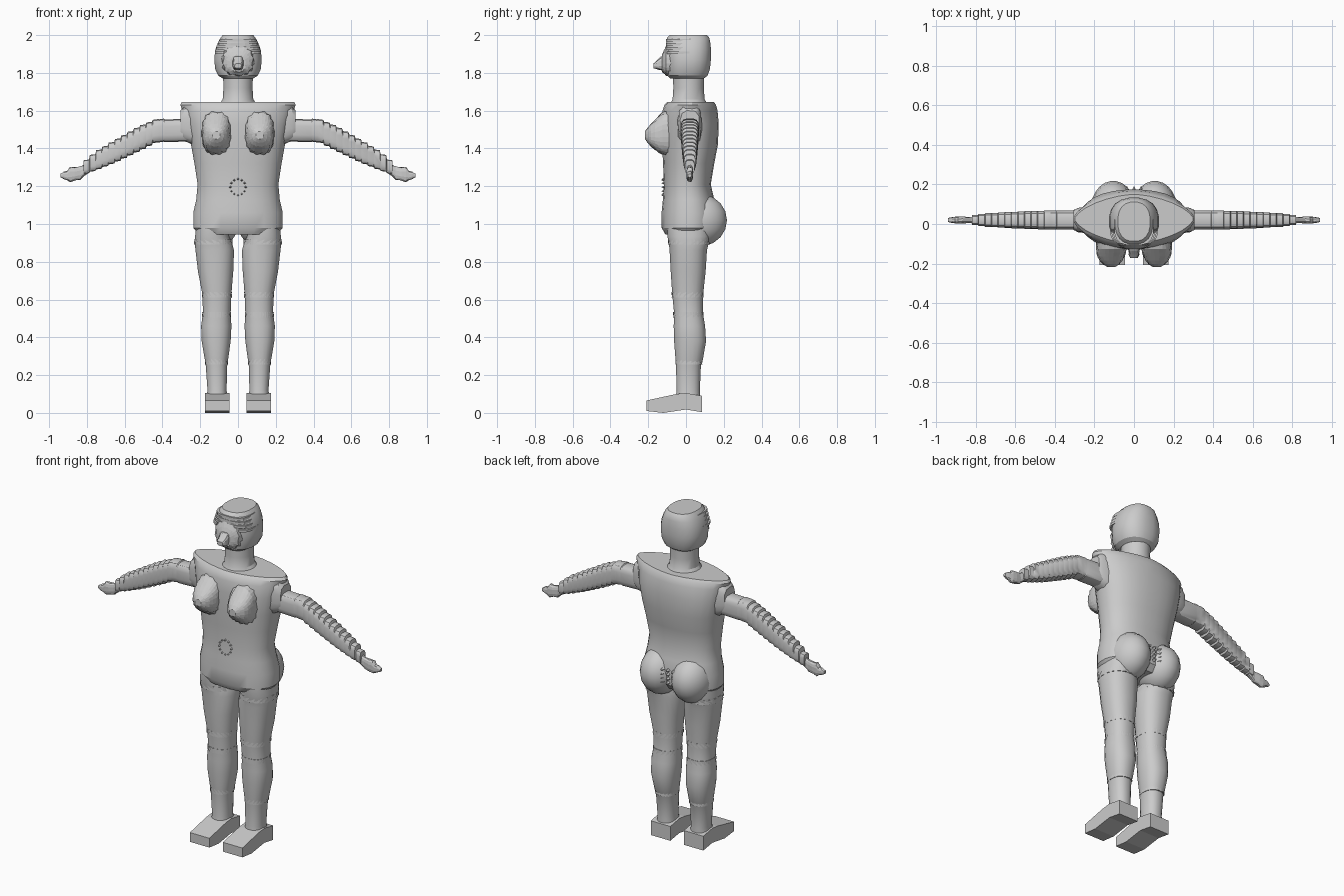
import bpy, bmesh, math
from mathutils import Vector


def loft(name, rings, axis='z', n=24, p=2.0, rough=0.0, mirror=False, angle=30):
    """Skin rings (t, a0, a1, b0, b1[, power]) along an axis; rough alternates the radius."""
    bm = bmesh.new()
    loops = []
    for j, r in enumerate(rings):
        t, a0, a1, b0, b1 = r[:5]
        e = 2 / (r[5] if len(r) > 5 else p)
        loop = []
        for i in range(n):
            th = 2 * math.pi * (i + 0.5) / n
            c, s = math.cos(th), math.sin(th)
            k = 1 + (rough if (i + j) % 2 else -rough)
            a = (a0 + a1) / 2 + (a1 - a0) / 2 * k * math.copysign(abs(c) ** e, c)
            b = (b0 + b1) / 2 + (b1 - b0) / 2 * k * math.copysign(abs(s) ** e, s)
            co = {'x': (t, a, b), 'y': (a, t, b), 'z': (a, b, t)}[axis]
            loop.append(bm.verts.new(co))
        loops.append(loop)
    for l0, l1 in zip(loops, loops[1:]):
        for i in range(n):
            k = (i + 1) % n
            bm.faces.new((l0[i], l0[k], l1[k], l1[i]))
    bm.faces.new(loops[0])
    bm.faces.new(loops[-1])
    return finish(name, bm, mirror, angle)


def finish(name, bm, mirror=False, angle=30):
    bmesh.ops.recalc_face_normals(bm, faces=bm.faces)
    me = bpy.data.meshes.new(name)
    bm.to_mesh(me)
    bm.free()
    ob = bpy.data.objects.new(name, me)
    bpy.context.collection.objects.link(ob)
    if mirror:
        ob.modifiers.new("mirror", 'MIRROR').use_axis = (True, False, False)
    if angle:
        bpy.ops.object.select_all(action='DESELECT')
        ob.select_set(True)
        bpy.context.view_layer.objects.active = ob
        bpy.ops.object.shade_smooth_by_angle(angle=math.radians(angle))
    return ob


def studs(name, points, direction, size, mirror=False):
    """Small pointed teeth along a list of points."""
    bm = bmesh.new()
    rot = Vector(direction).to_track_quat('Z', 'Y').to_matrix().to_4x4()
    for pt in points:
        m = rot.copy()
        m.translation = pt
        bmesh.ops.create_cone(bm, cap_ends=True, segments=4, radius1=size,
                              radius2=0, depth=size * 2, matrix=m)
    return finish(name, bm, mirror, 0)


# torso with flat, lens-shaped shoulders
loft("torso", [
    (0.945, -0.21, 0.21, -0.11, 0.13), (0.98, -0.238, 0.238, -0.13, 0.16),
    (1.06, -0.238, 0.238, -0.13, 0.165), (1.13, -0.222, 0.222, -0.123, 0.15),
    (1.21, -0.215, 0.215, -0.118, 0.132), (1.32, -0.232, 0.232, -0.122, 0.15),
    (1.42, -0.25, 0.25, -0.128, 0.17), (1.53, -0.272, 0.272, -0.128, 0.174),
    (1.60, -0.295, 0.295, -0.125, 0.168, 1.85), (1.63, -0.308, 0.308, -0.115, 0.16, 1.7),
    (1.645, -0.30, 0.30, -0.10, 0.15, 1.6)], n=28, p=2.3)

# shoulder caps around the armholes
loft("shoulder_cap", [(0.24, -0.045, 0.085, 1.42, 1.635), (0.285, -0.04, 0.08, 1.44, 1.625),
                      (0.305, -0.03, 0.07, 1.46, 1.60)], axis='x', n=20, p=3,
     rough=0.03, mirror=True)

# buttocks
but = []
for i in range(9):
    u = -math.pi / 2 + math.pi * (0.06 + 0.88 * i / 8)
    c = math.cos(u)
    but.append((1.02 + 0.14 * math.sin(u), 0.105 - 0.112 * c, 0.105 + 0.112 * c,
                0.07 - 0.13 * c, 0.07 + 0.148 * c))
loft("buttock", but, n=24, mirror=True)
studs("buttock_crease", [(s * 0.035, 0.18, 1.0 + 0.025 * k) for s in (-1, 0, 1) for k in range(4)],
      (0, 1, 0), 0.012)

# legs
loft("leg", [
    (1.0, 0.045, 0.222, -0.10, 0.13), (0.935, 0.048, 0.228, -0.10, 0.13),
    (0.90, 0.03, 0.23, -0.092, 0.122), (0.86, 0.02, 0.226, -0.088, 0.112),
    (0.75, 0.024, 0.213, -0.082, 0.105), (0.63, 0.034, 0.19, -0.074, 0.092),
    (0.53, 0.038, 0.186, -0.064, 0.09), (0.46, 0.034, 0.196, -0.066, 0.102),
    (0.38, 0.038, 0.193, -0.064, 0.107), (0.28, 0.052, 0.176, -0.056, 0.09),
    (0.26, 0.056, 0.172, -0.054, 0.08), (0.12, 0.06, 0.162, -0.05, 0.074),
    (0.08, 0.055, 0.168, -0.055, 0.075)], n=20, p=2.3, mirror=True)

# toothed bands at thigh, knee and calf
for label, z, x0, x1, y0, y1 in (("thigh", 0.905, 0.03, 0.23, -0.093, 0.123),
                                 ("upper_knee", 0.625, 0.034, 0.19, -0.074, 0.092),
                                 ("lower_knee", 0.52, 0.038, 0.188, -0.066, 0.092),
                                 ("calf", 0.27, 0.054, 0.174, -0.055, 0.085)):
    loft(label + "_band", [(z - 0.014, x0, x1, y0, y1), (z, x0, x1, y0, y1),
                           (z + 0.014, x0, x1, y0, y1)],
         n=36, p=2.3, rough=0.025, mirror=True, angle=0)

# feet: side profile extruded across
bm = bmesh.new()
prof = [(-0.208, 0.01), (-0.12, 0.0), (0.0, 0.018), (0.085, 0.004), (0.085, 0.09),
        (0.0, 0.105), (-0.05, 0.10), (-0.12, 0.085), (-0.208, 0.066)]
vs = [bm.verts.new((0.045, y, z)) for y, z in prof]
ext = bmesh.ops.extrude_face_region(bm, geom=[bm.faces.new(vs)])
bmesh.ops.translate(bm, vec=(0.13, 0, 0),
                    verts=[v for v in ext["geom"] if isinstance(v, bmesh.types.BMVert)])
finish("foot", bm, True, 0)

# arms: straight upper block, then stair-stepped down to the wrist
key = [(0.27, 1.495, 0.06, 0.05), (0.43, 1.495, 0.062, 0.048), (0.52, 1.453, 0.066, 0.046),
       (0.65, 1.385, 0.06, 0.04), (0.75, 1.335, 0.05, 0.034), (0.82, 1.293, 0.032, 0.022)]


def arm_at(x):
    for a, b in zip(key, key[1:]):
        if x <= b[0]:
            f = (x - a[0]) / (b[0] - a[0])
            return [a[k] + (b[k] - a[k]) * f for k in (1, 2, 3)]
    return key[-1][1:]


rings = []
edges = [0.27, 0.39] + [0.42 + 0.0333 * i for i in range(13)]
for a, b in zip(edges, edges[1:]):
    z, h, w = arm_at((a + b) / 2)
    for x, d in ((a + 0.002, 0.002), (b - 0.002, -0.002)):
        rings.append((x, 0.02 - w, 0.02 + w, z - h + d, z + h + d))
loft("arm", rings, axis='x', n=16, p=3.5, mirror=True)

# hands, with a narrow wrist and knobbly fingers
loft("hand", [(0.79, 0.0, 0.04, 1.27, 1.335), (0.82, 0.004, 0.036, 1.25, 1.31),
              (0.835, 0.006, 0.034, 1.235, 1.305), (0.865, 0.002, 0.038, 1.23, 1.30),
              (0.89, 0.002, 0.038, 1.222, 1.302), (0.905, 0.004, 0.036, 1.232, 1.28),
              (0.92, 0.006, 0.034, 1.237, 1.278), (0.94, 0.01, 0.03, 1.247, 1.265)],
     axis='x', n=12, p=2.6, rough=0.05, mirror=True, angle=0)

# breasts, finely ridged
loft("breast", [(-0.09, 0.036, 0.19, 1.365, 1.60), (-0.125, 0.038, 0.19, 1.37, 1.59),
                (-0.145, 0.042, 0.188, 1.38, 1.57), (-0.165, 0.05, 0.183, 1.395, 1.55),
                (-0.185, 0.06, 0.173, 1.41, 1.53), (-0.203, 0.075, 0.155, 1.43, 1.51),
                (-0.217, 0.095, 0.135, 1.45, 1.49)],
     axis='y', n=28, p=2.5, rough=0.035, mirror=True, angle=0)

# navel: ring of teeth
studs("navel", [(0.04 * math.cos(k * math.pi / 6), -0.119, 1.195 + 0.043 * math.sin(k * math.pi / 6))
                for k in range(12)], (0, -1, 0), 0.012)

# neck
loft("neck", [(1.635, -0.10, 0.10, -0.085, 0.115), (1.66, -0.082, 0.082, -0.072, 0.10),
              (1.72, -0.078, 0.078, -0.068, 0.095), (1.79, -0.08, 0.08, -0.07, 0.098)], n=20)

# head with flat crown
loft("head", [(1.77, -0.08, 0.08, -0.085, 0.095), (1.785, -0.105, 0.105, -0.098, 0.115),
              (1.82, -0.122, 0.122, -0.104, 0.128), (1.87, -0.127, 0.127, -0.106, 0.133),
              (1.92, -0.122, 0.122, -0.108, 0.134), (1.96, -0.108, 0.108, -0.106, 0.13),
              (1.985, -0.094, 0.094, -0.102, 0.125), (2.0, -0.082, 0.082, -0.088, 0.112)],
     n=20, p=2.4)

# stepped hairline at the temples
for k in range(4):
    z, w = 1.90 + 0.022 * k, 0.124 - 0.008 * k
    loft("hair_step", [(z, -w, w, -0.108, 0.08), (z + 0.014, -w, w, -0.108, 0.08)],
         n=16, p=3, angle=0)

# face and nose, rough relief
loft("face", [(-0.08, -0.085, 0.085, 1.785, 1.95), (-0.106, -0.078, 0.078, 1.787, 1.94),
              (-0.118, -0.06, 0.06, 1.80, 1.915), (-0.126, -0.04, 0.04, 1.805, 1.895)],
     axis='y', n=24, p=2.5, rough=0.05, angle=0)
loft("nose", [(-0.11, -0.03, 0.03, 1.81, 1.895), (-0.135, -0.028, 0.028, 1.815, 1.885),
              (-0.155, -0.026, 0.026, 1.82, 1.865), (-0.172, -0.018, 0.018, 1.825, 1.85)],
     axis='y', n=12, p=3, rough=0.05, angle=0)
